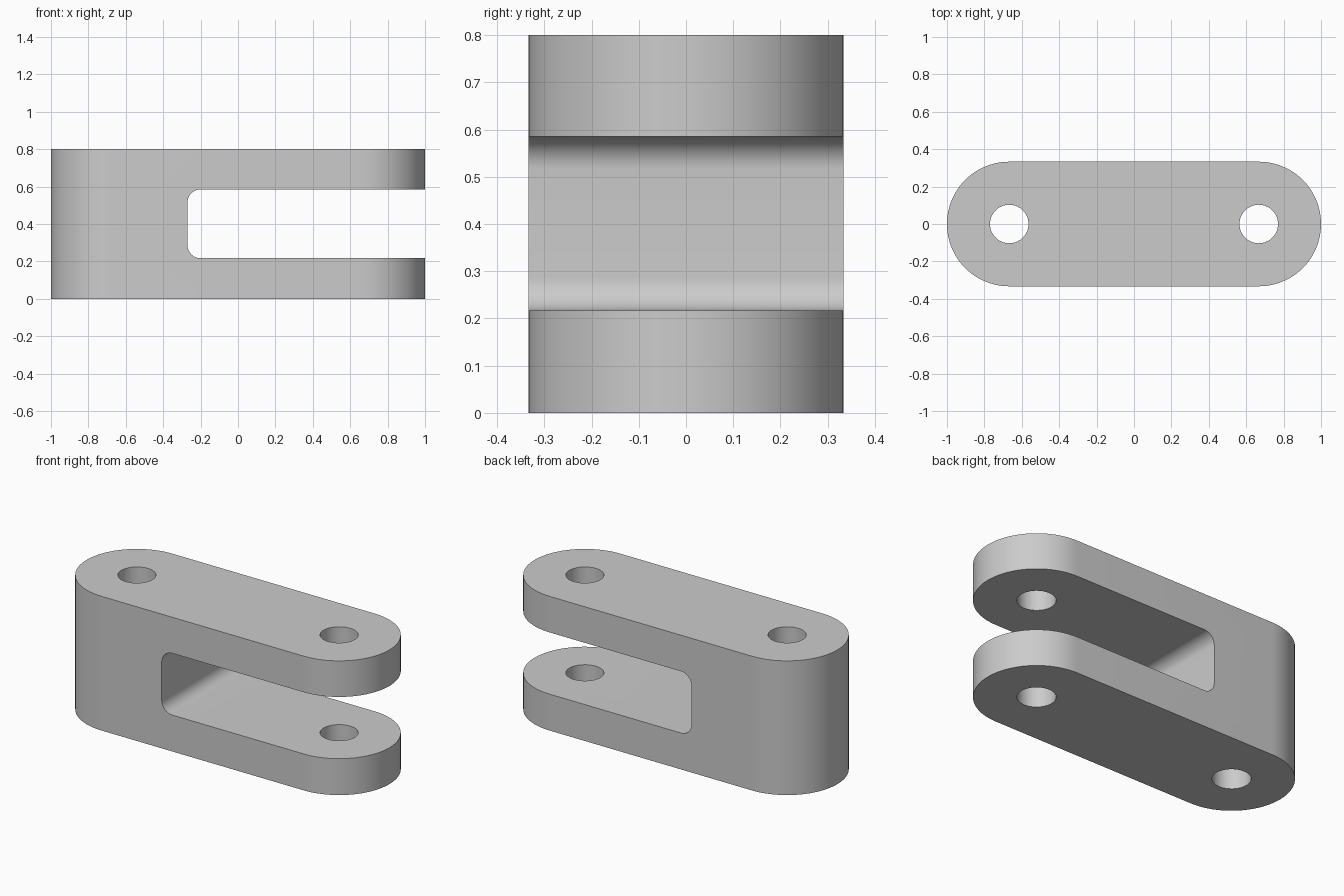
import bpy, bmesh
from math import sin, cos, pi, radians

cube = bpy.data.objects.get("Cube")
if cube:
    bpy.data.objects.remove(cube, do_unlink=True)

R = 0.333            # radius of the rounded ends
PIN_X = 1 - R        # pin hole centres
HOLE_R = 0.103
HEIGHT = 0.8
SLOT_X, SLOT_LOW, SLOT_HIGH, FILLET = -0.27, 0.217, 0.585, 0.07

steel = bpy.data.materials.new("light grey")
steel.use_nodes = True
grey = (0.6, 0.6, 0.6, 1)
steel.diffuse_color = grey
steel.node_tree.nodes["Principled BSDF"].inputs["Base Color"].default_value = grey


def arc(cx, cy, r, start, end, steps):
    """Points on an arc, angles in degrees."""
    angles = [radians(start + (end - start) * i / steps) for i in range(steps + 1)]
    return [(cx + r * cos(a), cy + r * sin(a)) for a in angles]


def prism(name, outline, to_3d, offset):
    """Extrude a closed outline along an offset vector."""
    bm = bmesh.new()
    face = bm.faces.new([bm.verts.new(to_3d(u, v)) for u, v in outline])
    ext = bmesh.ops.extrude_face_region(bm, geom=[face], use_keep_orig=True)
    verts = [g for g in ext["geom"] if isinstance(g, bmesh.types.BMVert)]
    bmesh.ops.translate(bm, verts=verts, vec=offset)
    bmesh.ops.recalc_face_normals(bm, faces=bm.faces)
    mesh = bpy.data.meshes.new(name)
    bm.to_mesh(mesh)
    bm.free()
    obj = bpy.data.objects.new(name, mesh)
    bpy.context.collection.objects.link(obj)
    mesh.materials.append(steel)
    return obj


# Stadium-shaped body
outline = arc(PIN_X, 0, R, -90, 90, 48) + arc(-PIN_X, 0, R, 90, 270, 48)
body = prism("clevis_body", outline, lambda u, v: (u, v, 0), (0, 0, HEIGHT))

# Fork slot with filleted inner corners, open towards +x
slot = ([(1.2, SLOT_LOW), (1.2, SLOT_HIGH)]
        + arc(SLOT_X + FILLET, SLOT_HIGH - FILLET, FILLET, 90, 180, 12)
        + arc(SLOT_X + FILLET, SLOT_LOW + FILLET, FILLET, 180, 270, 12))
cutters = [prism("slot_cutter", slot, lambda u, v: (u, -0.5, v), (0, 1, 0))]

# Vertical pin holes
for side, x in (("left", PIN_X), ("right", -PIN_X)):
    circle = arc(x, 0, HOLE_R, 0, 360, 48)[:-1]
    cutters.append(prism(side + "_hole_cutter", circle,
                         lambda u, v: (u, v, -0.1), (0, 0, HEIGHT + 0.2)))

# Cut the body and bake the result
bpy.context.view_layer.objects.active = body
body.select_set(True)
for cutter in cutters:
    mod = body.modifiers.new(cutter.name, "BOOLEAN")
    mod.operation = "DIFFERENCE"
    mod.solver = "EXACT"
    mod.object = cutter
    bpy.ops.object.modifier_apply(modifier=mod.name)
    bpy.data.objects.remove(cutter, do_unlink=True)

bpy.ops.object.shade_smooth_by_angle(angle=radians(30))
